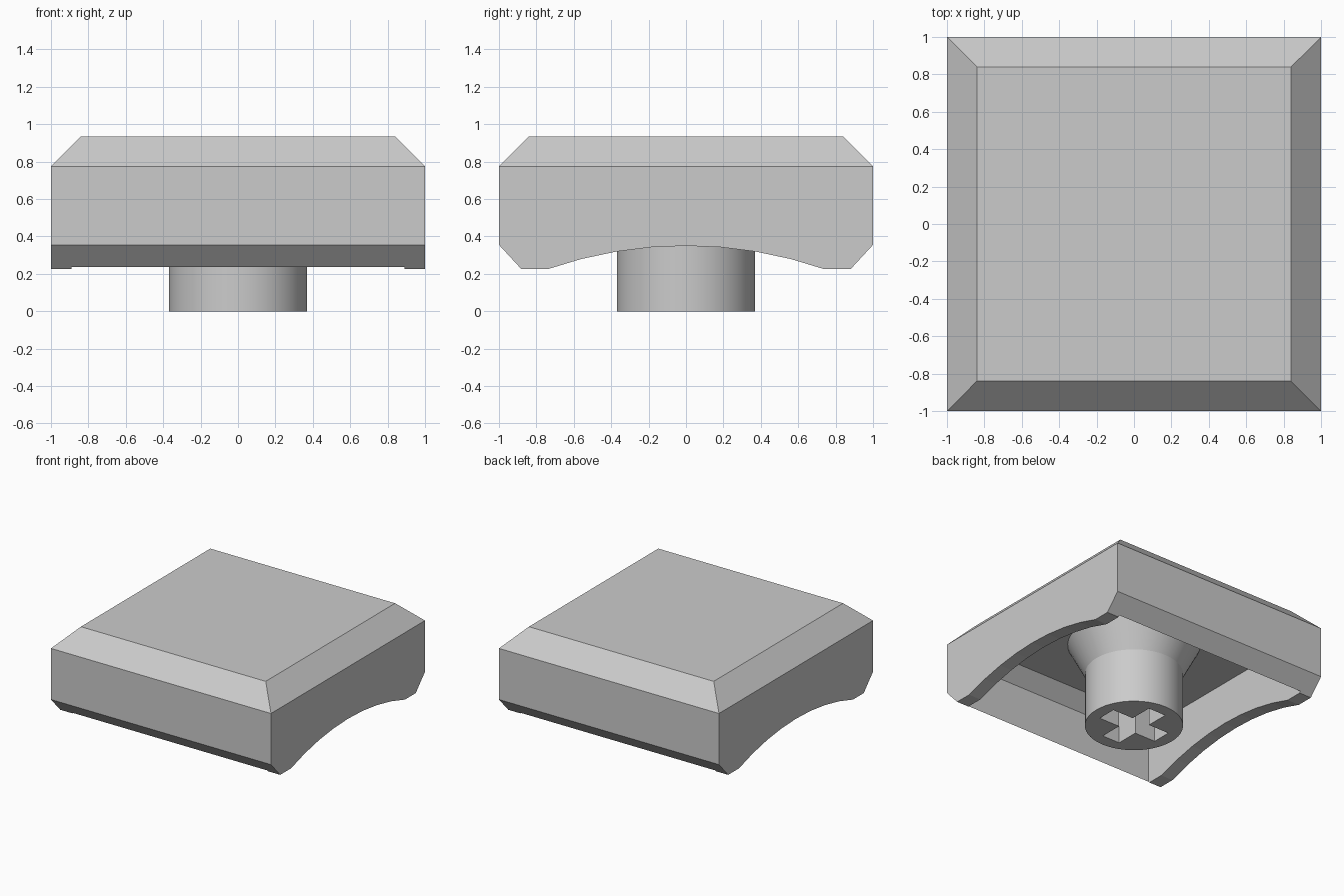
import bpy, bmesh, math
from mathutils import Matrix

cube = bpy.data.objects.get("Cube")
if cube:
    bpy.data.objects.remove(cube)

grey = bpy.data.materials.new("plain_grey")
grey.use_nodes = True
COLOUR = (0.6, 0.6, 0.6, 1)
grey.diffuse_color = COLOUR
grey.node_tree.nodes["Principled BSDF"].inputs["Base Color"].default_value = COLOUR


def finish(name, bm):
    bmesh.ops.recalc_face_normals(bm, faces=bm.faces)
    mesh = bpy.data.meshes.new(name)
    bm.to_mesh(mesh)
    bm.free()
    mesh.materials.append(grey)
    ob = bpy.data.objects.new(name, mesh)
    bpy.context.collection.objects.link(ob)
    return ob


def prism(profile, half):
    """Side profile of (y, z) points, extruded across x."""
    bm = bmesh.new()
    face = bm.faces.new([bm.verts.new((-half, y, z)) for y, z in profile])
    new = bmesh.ops.extrude_face_region(bm, geom=[face])["geom"]
    verts = [v for v in new if isinstance(v, bmesh.types.BMVert)]
    bmesh.ops.translate(bm, verts=verts, vec=(2 * half, 0, 0))
    return bm


def activate(ob):
    bpy.ops.object.select_all(action='DESELECT')
    ob.select_set(True)
    bpy.context.view_layer.objects.active = ob


def cut(ob, cutter):
    mod = ob.modifiers.new("cut", 'BOOLEAN')
    mod.operation = 'DIFFERENCE'
    mod.solver = 'EXACT'
    mod.object = cutter
    activate(ob)
    bpy.ops.object.modifier_apply(modifier=mod.name)
    bpy.data.objects.remove(cutter)


# Cap: block with an arched underside, chamfered feet and bevelled top
TOP, FOOT, ARCH, SPAN = 0.935, 0.225, 0.35, 0.74
rise = ARCH - FOOT
radius = (SPAN ** 2 + rise ** 2) / (2 * rise)
sweep = math.asin(SPAN / radius)
angles = [sweep * i / 4 for i in range(-4, 5)]
arch = [(radius * math.sin(a), ARCH - radius * (1 - math.cos(a))) for a in angles]
profile = ([(-1, 0.355), (-0.88, FOOT)] + arch +
           [(0.88, FOOT), (1, 0.355), (1, TOP), (-1, TOP)])
bm = prism(profile, 1)
rim = [e for e in bm.edges if all(v.co.z > TOP - 0.01 for v in e.verts)]
bmesh.ops.bevel(bm, geom=rim, offset=0.16, segments=1, affect='EDGES')
cap = finish("cap_shell", bm)

# Hollow with sloped ceiling edges at front and back
WALL, CEILING = 0.89, 0.70
hollow = [(-WALL, 0), (WALL, 0), (WALL, 0.59), (0.78, CEILING),
          (-0.78, CEILING), (-WALL, 0.59)]
cut(cap, finish("hollow_cutter", prism(hollow, WALL)))

# Stem: round post flaring out where it joins the ceiling
SIDES = 48
bm = bmesh.new()
rings = []
for r, z in [(0.37, 0), (0.37, 0.45), (0.5, CEILING), (0.5, CEILING + 0.02)]:
    rings.append([bm.verts.new((r * math.cos(math.tau * i / SIDES),
                                r * math.sin(math.tau * i / SIDES), z))
                  for i in range(SIDES)])
for low, high in zip(rings, rings[1:]):
    for i in range(SIDES):
        j = (i + 1) % SIDES
        bm.faces.new((low[i], low[j], high[j], high[i]))
bm.faces.new(rings[0])
bm.faces.new(rings[-1])
stem = finish("stem", bm)

# Cross-shaped socket in the stem
ARM, SLOT, DEPTH = 0.27, 0.08, 0.5
for sx, sy in [(ARM, SLOT), (SLOT, ARM)]:
    bm = bmesh.new()
    bmesh.ops.create_cube(bm, size=2, matrix=Matrix.Diagonal((sx, sy, DEPTH, 1)))
    cut(stem, finish("socket_cutter", bm))

activate(stem)
bpy.ops.object.shade_smooth_by_angle(angle=math.radians(20))
